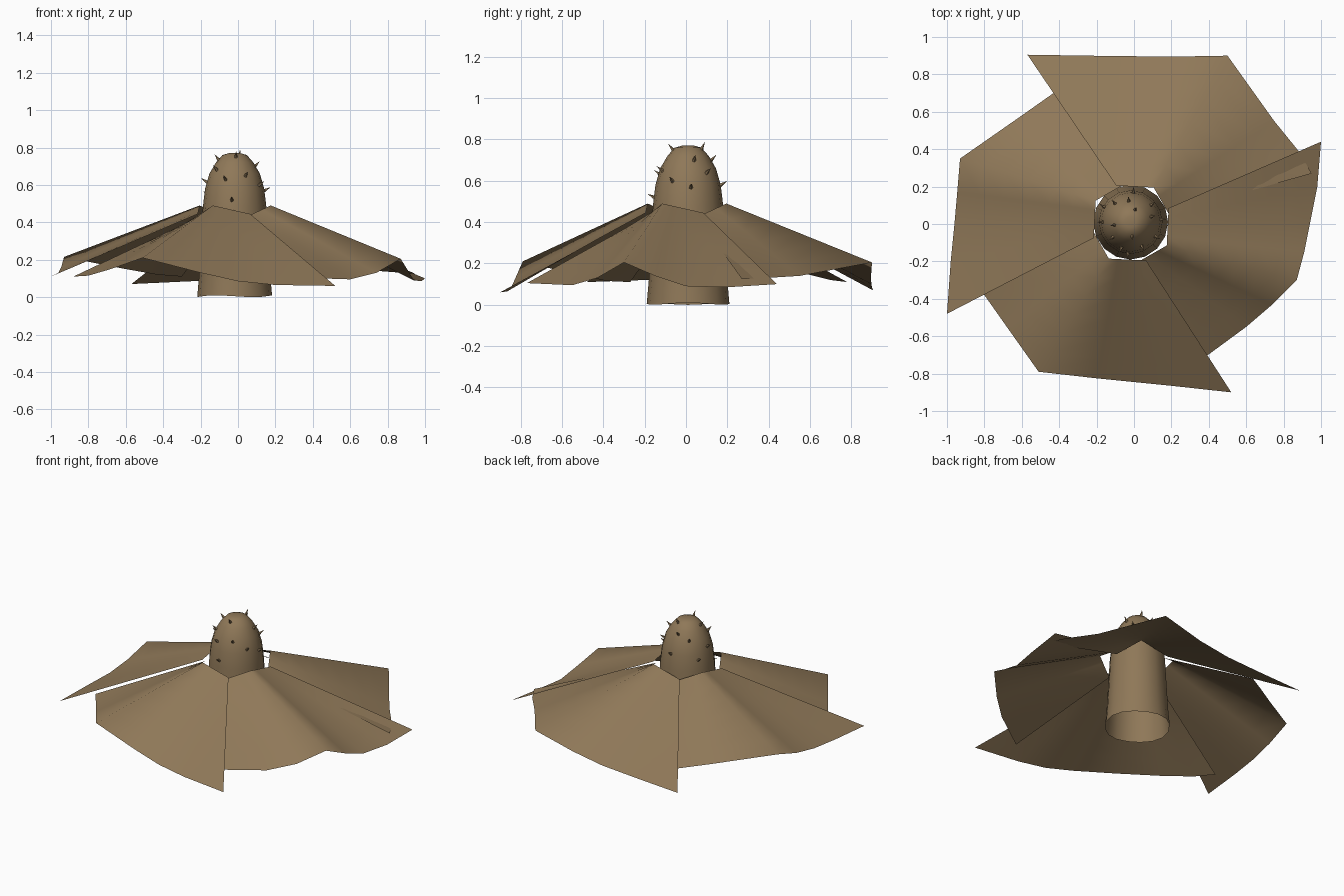
import bpy, bmesh, math
from mathutils import Vector, Matrix

if "Cube" in bpy.data.objects:
    bpy.data.objects.remove(bpy.data.objects["Cube"])

brown = bpy.data.materials.new("dry_brown")
brown.diffuse_color = (0.275, 0.188, 0.098, 1)
brown.use_nodes = True
brown.node_tree.nodes["Principled BSDF"].inputs["Base Color"].default_value = brown.diffuse_color


def make_object(name, bm, angle):
    mesh = bpy.data.meshes.new(name)
    bm.to_mesh(mesh)
    bm.free()
    mesh.materials.append(brown)
    ob = bpy.data.objects.new(name, mesh)
    bpy.context.collection.objects.link(ob)
    bpy.ops.object.select_all(action='DESELECT')
    ob.select_set(True)
    bpy.context.view_layer.objects.active = ob
    bpy.ops.object.shade_smooth_by_angle(angle=math.radians(angle))
    return ob


# Stalk: an open tube closing into a rounded bud
CENTER = Vector((-0.018, 0.01, 0))
PROFILE = [(0.2, 0.005), (0.19, 0.12), (0.18, 0.3), (0.17, 0.48), (0.158, 0.58),
           (0.135, 0.66), (0.1, 0.72), (0.065, 0.76), (0.03, 0.77)]
SIDES = 16


def ring_point(r, z, a):
    return CENTER + Vector((r * math.cos(a), r * math.sin(a), z))


bm = bmesh.new()
rings = [[bm.verts.new(ring_point(r, z, math.tau * k / SIDES)) for k in range(SIDES)]
         for r, z in PROFILE]
for k in range(SIDES):   # slightly uneven foot
    rings[0][k].co.z = 0.005 + 0.005 * math.cos(3 * math.tau * k / SIDES)
for lo, hi in zip(rings, rings[1:]):
    for k in range(SIDES):
        n = (k + 1) % SIDES
        bm.faces.new((lo[k], lo[n], hi[n], hi[k]))
bm.faces.new(rings[-1])
make_object("stalk", bm, 50)


# Thorns: small spikes scattered over the bud (angle in degrees, height)
def radius_at(z):
    for (r0, z0), (r1, z1) in zip(PROFILE, PROFILE[1:]):
        if z0 <= z <= z1:
            return r0 + (r1 - r0) * (z - z0) / (z1 - z0)
    return PROFILE[-1][0]


THORNS = [(5, 0.57), (15, 0.7), (-65, 0.65), (180, 0.615), (190, 0.735), (-85, 0.75),
          (70, 0.755), (85, 0.58), (95, 0.7), (-95, 0.52), (-110, 0.63), (-30, 0.6),
          (40, 0.64), (130, 0.67), (150, 0.55), (-140, 0.68)]
bm = bmesh.new()
for deg, z in THORNS:
    a = math.radians(deg)
    slope = (radius_at(z - 0.01) - radius_at(z + 0.01)) / 0.02
    normal = Vector((math.cos(a), math.sin(a), slope + 0.4)).normalized()
    spot = ring_point(radius_at(z), z, a) + normal * 0.015
    turn = Vector((0, 0, 1)).rotation_difference(normal).to_matrix().to_4x4()
    bmesh.ops.create_cone(bm, cap_ends=True, segments=5, radius1=0.011, radius2=0,
                          depth=0.045, matrix=Matrix.Translation(spot) @ turn)
make_object("thorns", bm, 30)

# Leaves: four overlapping sheets; each rim runs from the free tip,
# over the raised corner, to the end tucked below the next leaf
RIMS = {
    "front_leaf": (0, [(.52, -.90, .06), (.2, -.865, .065), (0, -.845, .085), (-.2, -.825, .13),
                       (-.51, -.79, .21), (-.68, -.55, .15), (-.80, -.38, .115), (-.88, -.27, .11)]),
    "right_leaf": (90, [(1, .44, .10), (.98, .2, .085), (.94, 0, .09), (.91, -.15, .14),
                        (.87, -.30, .205), (.74, -.43, .13), (.6, -.55, .095), (.3, -.77, .105)]),
    "back_leaf": (180, [(-.57, .905, .07), (-.25, .9, .085), (0, .897, .10), (.22, .895, .135),
                        (.5, .9, .205), (.75, .55, .14), (.88, .39, .13), (.95, .27, .125)]),
    "left_leaf": (-90, [(-1, -.48, .11), (-.98, -.2, .12), (-.96, 0, .13), (-.945, .17, .16),
                        (-.93, .35, .215), (-.6, .58, .15), (-.43, .70, .12), (-.3, .78, .11)]),
}
NECK = [Vector((.08, -.2, .445)), Vector((-.12, -.19, .49)), Vector((-.2, -.05, .425))]
ROWS = 6

for name, (deg, rim) in RIMS.items():
    spin = Matrix.Rotation(math.radians(deg), 3, 'Z')
    bm = bmesh.new()
    columns = []
    for j, outer in enumerate(rim):
        inner = NECK[0].lerp(NECK[1], j / 4) if j <= 4 else NECK[1].lerp(NECK[2], (j - 4) / 3)
        inner = spin @ inner + Vector((-0.015, 0.005, 0))
        columns.append([bm.verts.new(inner.lerp(Vector(outer), i / ROWS))
                        for i in range(ROWS + 1)])
    for left, right in zip(columns, columns[1:]):
        for i in range(ROWS):
            bm.faces.new((left[i], right[i], right[i + 1], left[i + 1]))
    make_object(name, bm, 60)
